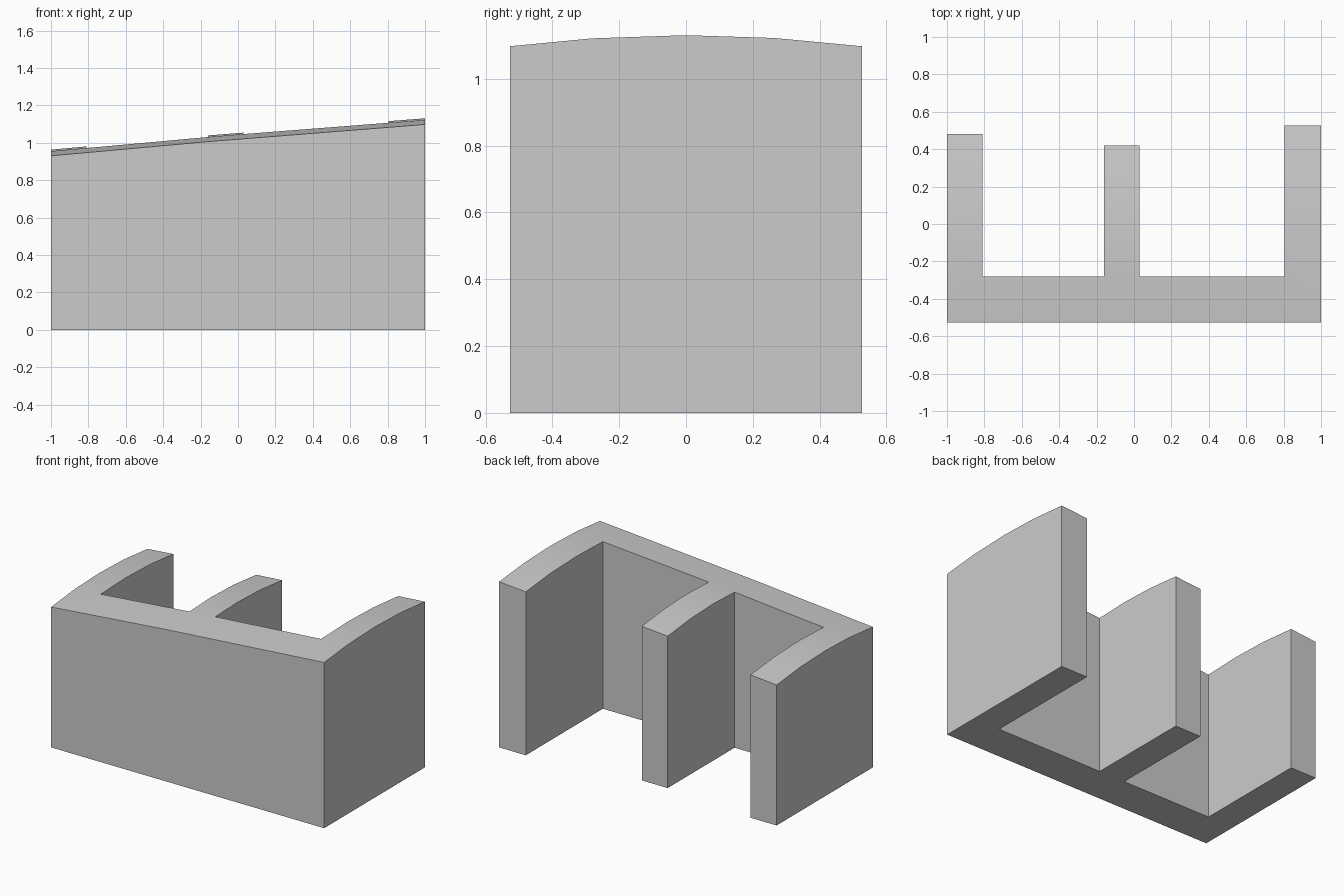
import bpy
import bmesh

cube = bpy.data.objects.get("Cube")
if cube:
    bpy.data.objects.remove(cube, do_unlink=True)

# Plan dimensions of the E-shaped wall block
FRONT, INNER = -0.527, -0.28
COLUMNS = [-1.0, -0.81, -0.16, 0.03, 0.805, 1.0]
ARM_ENDS = {0: 0.48, 2: 0.42, 4: 0.527}     # column index: back end of the arm
RISE = 0.033                                # crown of each arched top


def eave(x):
    """Height of the front top edge, rising toward the left side."""
    kink, height = -0.16, 1.006
    slope = 0.0905 if x < kink else 0.079
    return height + slope * (x - kink)


def crown(y, end):
    """Shallow arch from the front edge to the arm's back end."""
    t = (y - FRONT) / (end - FRONT)
    return RISE * 4 * t * (1 - t)


bm = bmesh.new()


def quad(x0, x1, y0, y1, end):
    corners = [(x0, y0), (x1, y0), (x1, y1), (x0, y1)]
    bm.faces.new([bm.verts.new((x, y, eave(x) + crown(y, end))) for x, y in corners])


# Arched top surface: front strip plus three arms
for i, (x0, x1) in enumerate(zip(COLUMNS, COLUMNS[1:])):
    end = ARM_ENDS.get(i, 0.48)
    rows = [FRONT, INNER]
    if i in ARM_ENDS:
        rows += [FRONT + (end - FRONT) * t for t in (0.5, 0.75, 1)]
    for y0, y1 in zip(rows, rows[1:]):
        quad(x0, x1, y0, y1, end)
bmesh.ops.remove_doubles(bm, verts=bm.verts, dist=0.008)

# Walls and flat underside
result = bmesh.ops.extrude_face_region(bm, geom=bm.faces[:], use_keep_orig=True)
for item in result["geom"]:
    if isinstance(item, bmesh.types.BMVert):
        item.co.z = 0
bmesh.ops.recalc_face_normals(bm, faces=bm.faces)

mesh = bpy.data.meshes.new("partition_walls")
bm.to_mesh(mesh)
bm.free()
walls = bpy.data.objects.new("partition_walls", mesh)
bpy.context.collection.objects.link(walls)

# Plain grey finish
grey = bpy.data.materials.new("light_grey")
grey.use_nodes = True
colour = (0.6, 0.6, 0.6, 1)
grey.diffuse_color = colour
grey.node_tree.nodes["Principled BSDF"].inputs["Base Color"].default_value = colour
mesh.materials.append(grey)

# Soft arches, crisp corners
bpy.ops.object.select_all(action='DESELECT')
walls.select_set(True)
bpy.context.view_layer.objects.active = walls
bpy.ops.object.shade_smooth_by_angle(angle=0.5)
